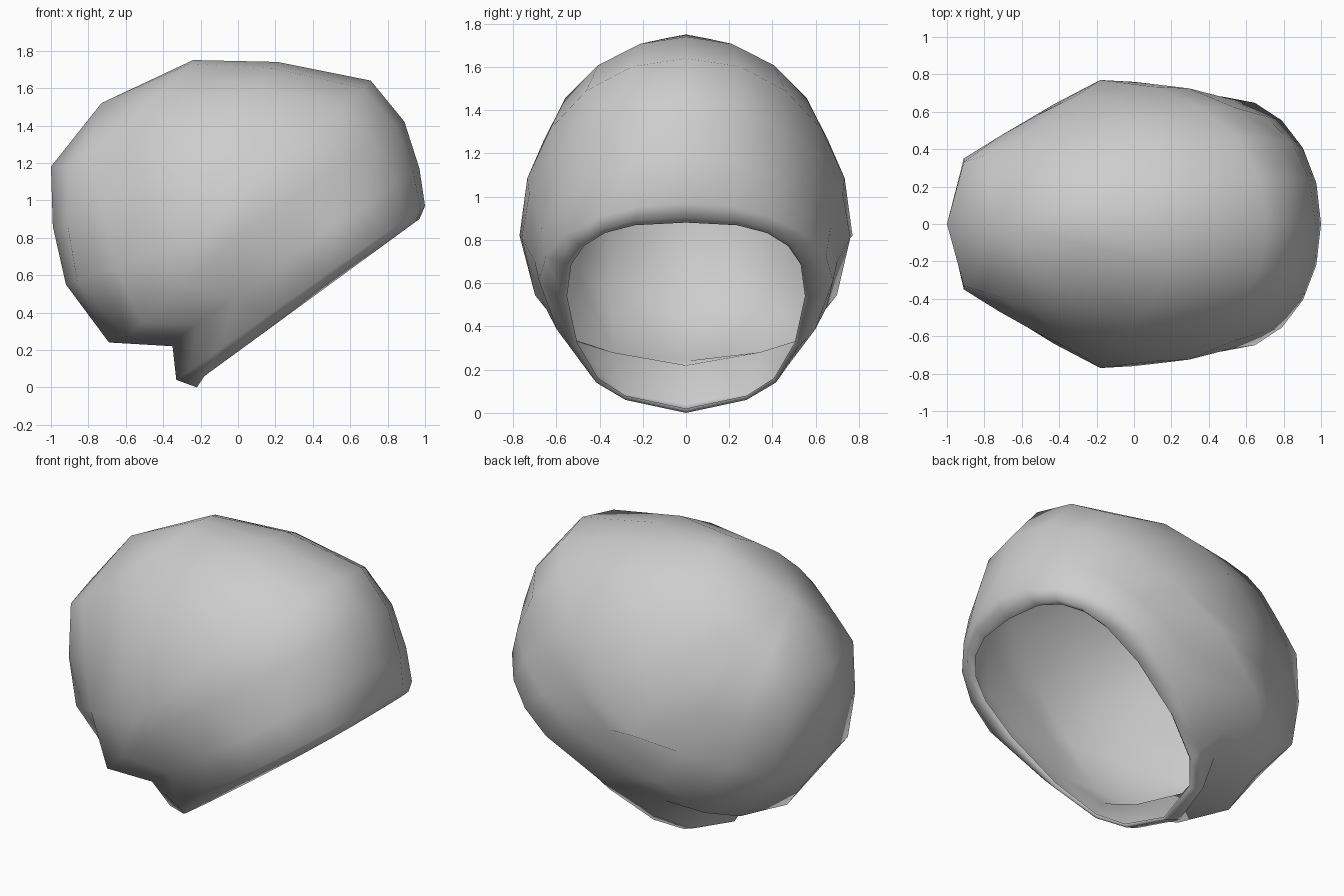
import bpy, bmesh
from math import sin, cos, pi

if "Cube" in bpy.data.objects:
    bpy.data.objects.remove(bpy.data.objects["Cube"], do_unlink=True)

FRONT_STEPS = 5
REAR_STEPS = 3

# Tilted rings from the opening to the rear crown:
# front (x, z), back (x, z), side (x, y, z), rear corner (x, y, z),
# front roundness, rear bulge
RINGS = [
    ((0.91, 0.88), (-0.22, 0.02), (0.43, 0.55, 0.54), (-0.17, 0.28, 0.08), 0.72, 0.8),  # tucked edge
    ((0.97, 0.90), (-0.22, 0.00), (0.45, 0.57, 0.52), (-0.18, 0.28, 0.06), 0.74, 0.8),  # inner rim
    ((1.00, 0.97), (-0.33, 0.04), (0.48, 0.68, 0.61), (-0.26, 0.29, 0.09), 0.97, 0.6),  # flared lip
    ((0.97, 1.17), (-0.35, 0.22), (0.28, 0.70, 0.70), (-0.30, 0.34, 0.28), 0.92, 1.0),  # notch
    ((0.89, 1.42), (-0.69, 0.24), (0.00, 0.76, 0.81), (-0.60, 0.33, 0.27), 0.94, 0.95),  # lower bulge
    ((0.71, 1.64), (-0.92, 0.55), (-0.18, 0.77, 0.82), (-0.86, 0.35, 0.57), 0.96, 0.15),  # widest part
    ((0.21, 1.74), (-0.99, 0.86), (-0.30, 0.69, 1.05), (-0.91, 0.35, 0.86), 1.0, 0.1),
    ((-0.24, 1.75), (-1.00, 1.18), (-0.57, 0.43, 1.41), (-0.91, 0.33, 1.18), 1.2, 0.1),
]
CROWN = (-0.73, 0, 1.52)


def half_ring(front, back, side, corner, front_round, bulge):
    """Points from the front round the left side to the back."""
    sx, sy, sz = side
    points = [(front[0], 0, front[1])]
    # Rounded front quarter
    for i in range(1, FRONT_STEPS):
        angle = pi / 2 * i / FRONT_STEPS
        reach, out = cos(angle) ** front_round, sin(angle) ** front_round
        points.append((sx + (front[0] - sx) * reach, sy * out, sz + (front[1] - sz) * reach))
    points.append(side)
    # Rear quarter, between a straight run and a bulging arc, to the corner
    for i in range(1, REAR_STEPS + 1):
        u = i / REAR_STEPS
        reach = (1 - bulge) * u + bulge * sin(u * pi / 2)
        drop = (1 - bulge) * u + bulge * (1 - cos(u * pi / 2))
        points.append((sx + (corner[0] - sx) * reach,
                       sy + (corner[1] - sy) * drop,
                       sz + (corner[2] - sz) * reach))
    points.append((back[0], 0, back[1]))
    return points


def full_ring(*ring):
    half = half_ring(*ring)
    return half + [(x, -y, z) for x, y, z in reversed(half[1:-1])]


grey = bpy.data.materials.new("mid grey")
grey.use_nodes = True
colour = (0.61, 0.61, 0.61, 1)
grey.diffuse_color = colour
grey.node_tree.nodes["Principled BSDF"].inputs["Base Color"].default_value = colour

# Open shell lofted through the rings
bm = bmesh.new()
loops = [[bm.verts.new(p) for p in full_ring(*ring)] for ring in RINGS]
count = len(loops[0])
for low, high in zip(loops, loops[1:]):
    for i in range(count):
        j = (i + 1) % count
        bm.faces.new((low[i], low[j], high[j], high[i]))

# Rear crown
tip = bm.verts.new(CROWN)
for i in range(count):
    bm.faces.new((loops[-1][i], loops[-1][(i + 1) % count], tip))

for face in bm.faces:
    face.smooth = True
mesh = bpy.data.meshes.new("open_shell")
bm.to_mesh(mesh)
bm.free()
mesh.materials.append(grey)
shell = bpy.data.objects.new("open_shell", mesh)
bpy.context.scene.collection.objects.link(shell)
